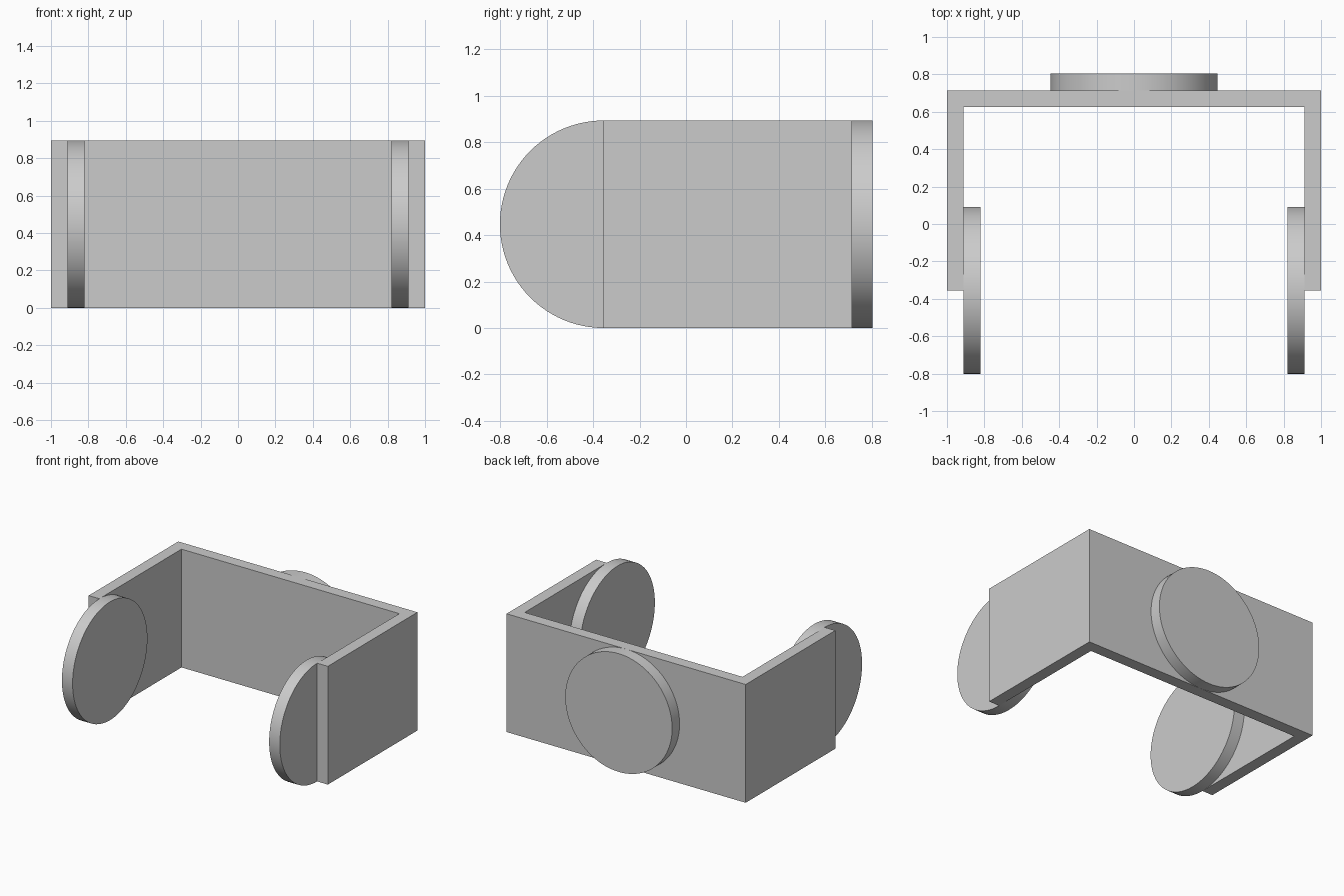
import bpy, math

cube = bpy.data.objects.get("Cube")
if cube:
    bpy.data.objects.remove(cube, do_unlink=True)

HEIGHT = 0.894
RADIUS = HEIGHT / 2
THICK = 0.089
BACK = 0.715      # outer face of the back wall
TIP = -0.355      # free ends of the arms

grey = bpy.data.materials.new("light grey")
grey.use_nodes = True
colour = (0.6, 0.6, 0.6, 1)
grey.diffuse_color = colour
grey.node_tree.nodes["Principled BSDF"].inputs["Base Color"].default_value = colour


def bracket():
    """U-shaped wall extruded upward from its plan outline."""
    inner = 1 - THICK
    half = [(1, BACK), (1, TIP), (inner, TIP), (inner, BACK - THICK)]
    plan = half + [(-x, y) for x, y in reversed(half)]
    n = len(plan)
    verts = [(x, y, z) for z in (0, HEIGHT) for x, y in plan]
    # One quad per wall section, so caps stay convex
    sections = [(0, 1, 2, 3), (0, 3, 4, 7), (7, 4, 5, 6)]
    faces = [tuple(s) for s in sections]
    faces += [tuple(i + n for i in reversed(s)) for s in sections]
    faces += [(i, i + n, (i + 1) % n + n, (i + 1) % n) for i in range(n)]
    mesh = bpy.data.meshes.new("bracket")
    mesh.from_pydata(verts, [], faces)
    mesh.materials.append(grey)
    obj = bpy.data.objects.new("bracket", mesh)
    bpy.context.collection.objects.link(obj)


def disc(name, location, rotation):
    """Round pad with a smooth rim and flat faces."""
    bpy.ops.mesh.primitive_cylinder_add(
        vertices=96, radius=RADIUS, depth=THICK,
        location=location, rotation=rotation)
    obj = bpy.context.object
    obj.name = name
    obj.data.materials.append(grey)
    bpy.ops.object.shade_smooth_by_angle(angle=math.radians(30))


bracket()

# Pads on the inner sides of the arms, centred on their free ends
for side, sign in (("left", 1), ("right", -1)):
    disc(side + "_arm_disc", (sign * (1 - 1.5 * THICK), TIP, RADIUS),
         (0, math.pi / 2, 0))

# Pad on the outside of the back wall
disc("back_disc", (0, BACK + THICK / 2, RADIUS), (math.pi / 2, 0, 0))
